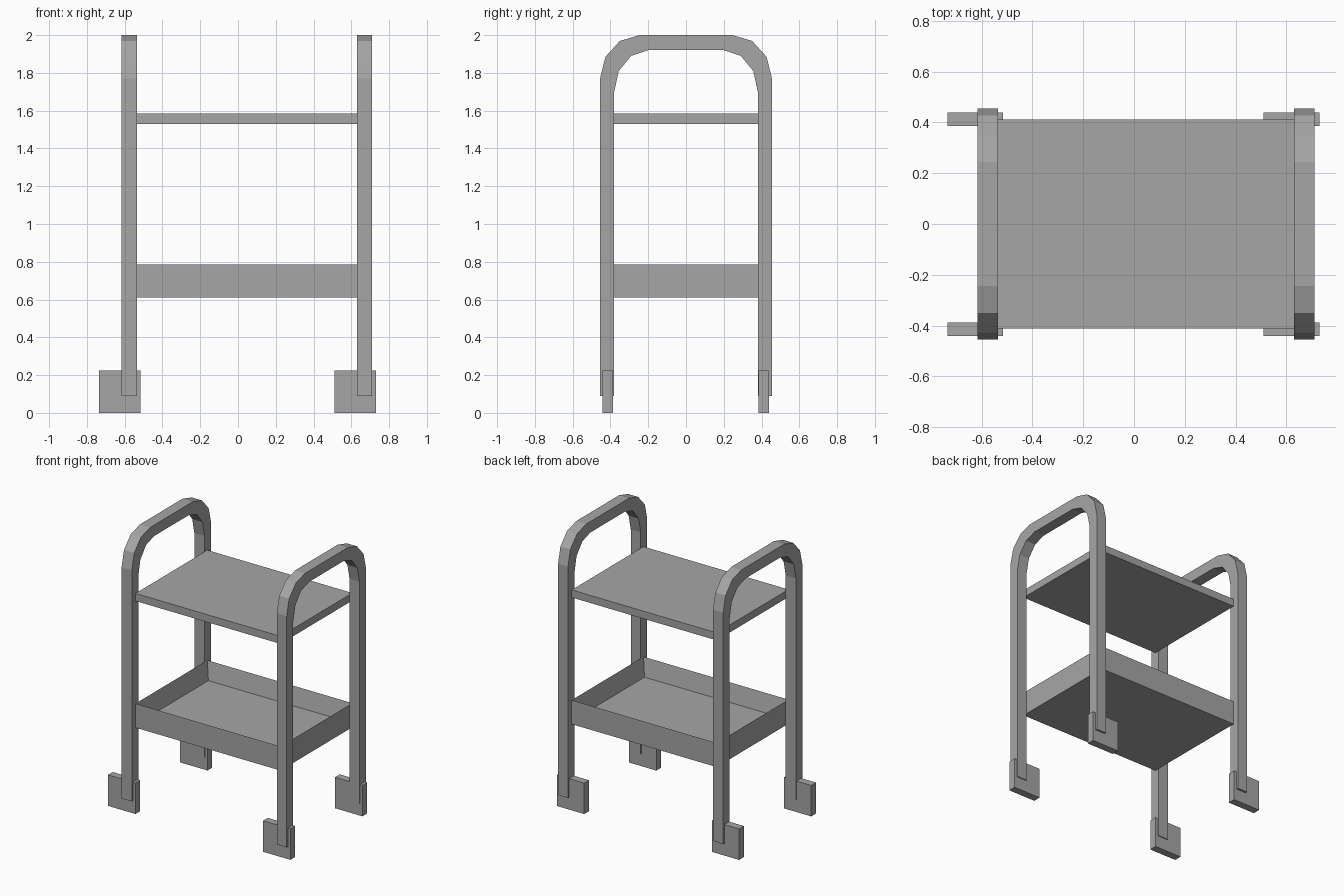
import bpy
import bmesh
from math import sin, cos, radians

if "Cube" in bpy.data.objects:
    bpy.data.objects.remove(bpy.data.objects["Cube"], do_unlink=True)

grey = bpy.data.materials.new("plain grey")
grey.use_nodes = True
grey.diffuse_color = (0.38, 0.38, 0.38, 1)
grey.node_tree.nodes["Principled BSDF"].inputs["Base Color"].default_value = (0.38, 0.38, 0.38, 1)


def finish(name, bm):
    bmesh.ops.recalc_face_normals(bm, faces=bm.faces)
    mesh = bpy.data.meshes.new(name)
    bm.to_mesh(mesh)
    bm.free()
    mesh.materials.append(grey)
    obj = bpy.data.objects.new(name, mesh)
    bpy.context.collection.objects.link(obj)
    return obj


def box_mesh(x, y, z):
    """Box spanning the given (low, high) ranges."""
    bm = bmesh.new()
    bmesh.ops.create_cube(bm, size=1)
    for v in bm.verts:
        v.co = [r[0] + (c + 0.5) * (r[1] - r[0]) for c, r in zip(v.co, (x, y, z))]
    return bm


def arch_outline(half, foot, cy, cz, top, steps=3):
    """Upside-down U in the yz plane with faceted corners."""
    arc = [(cy + (half - cy) * cos(radians(90 * i / steps)),
            cz + (top - cz) * sin(radians(90 * i / steps))) for i in range(steps + 1)]
    side = [(half, foot)] + arc
    return side + [(-y, z) for y, z in reversed(side)]


def arch_frame(name, x0, x1):
    bm = bmesh.new()
    outer = arch_outline(0.455, 0.09, 0.245, 1.77, 2.0)
    inner = arch_outline(0.38, 0.09, 0.20, 1.70, 1.92)
    a = [bm.verts.new((x0, y, z)) for y, z in outer]
    b = [bm.verts.new((x0, y, z)) for y, z in inner]
    strip = [bm.faces.new((a[i], a[i + 1], b[i + 1], b[i])) for i in range(len(a) - 1)]
    new = bmesh.ops.extrude_face_region(bm, geom=strip, use_keep_orig=True)["geom"]
    moved = [g for g in new if isinstance(g, bmesh.types.BMVert)]
    bmesh.ops.translate(bm, verts=moved, vec=(x1 - x0, 0, 0))
    finish(name, bm)


# Tube frames, each a pair of legs joined by a handle
arch_frame("right_frame", -0.617, -0.535)
arch_frame("left_frame", 0.63, 0.71)

# Flat upper shelf
length, depth = (-0.535, 0.63), (-0.412, 0.412)
finish("upper_shelf", box_mesh(length, depth, (1.53, 1.585)))

# Lower tray with a sunken floor
bm = box_mesh(length, depth, (0.61, 0.785))
bm.normal_update()
top = max(bm.faces, key=lambda f: f.calc_center_median().z)
bmesh.ops.inset_region(bm, faces=[top], thickness=0.04)
bmesh.ops.translate(bm, verts=top.verts, vec=(0, 0, -0.13))
finish("lower_tray", bm)

# Square caster plates around the feet
for end, x in (("right", (-0.735, -0.515)), ("left", (0.51, 0.73))):
    for side, y in (("front", (-0.442, -0.387)), ("back", (0.385, 0.44))):
        finish(f"{side}_{end}_caster", box_mesh(x, y, (0, 0.225)))
